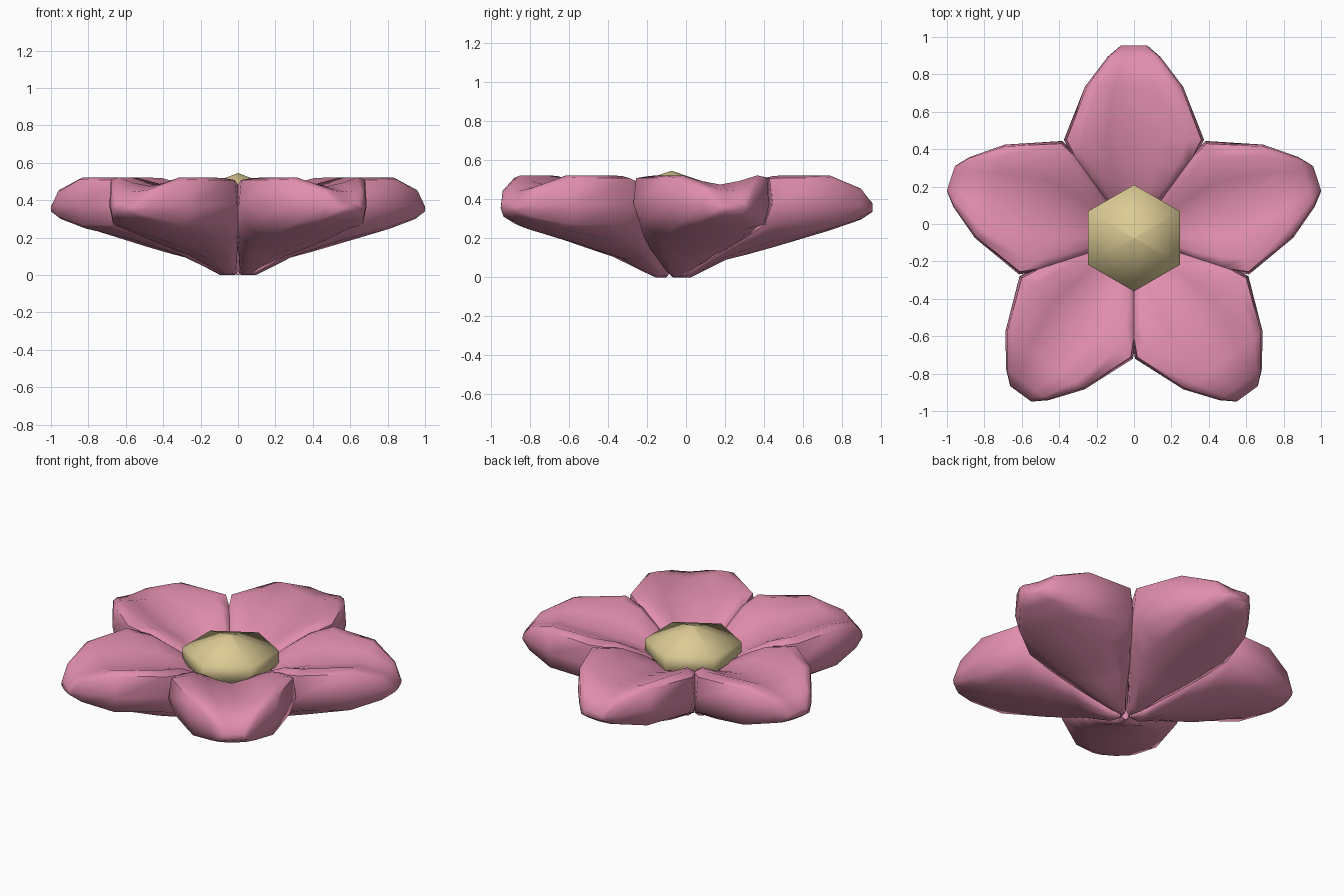
import bpy, bmesh, math

if "Cube" in bpy.data.objects:
    bpy.data.objects.remove(bpy.data.objects["Cube"])

CY = -0.075  # flower axis in y


def material(name, col):
    m = bpy.data.materials.new(name)
    m.diffuse_color = (*col, 1)
    m.use_nodes = True
    m.node_tree.nodes["Principled BSDF"].inputs["Base Color"].default_value = m.diffuse_color
    return m


def loft(name, rings, mat, angle):
    """Skin closed rings of points and cap both ends."""
    bm = bmesh.new()
    vs = [[bm.verts.new(p) for p in ring] for ring in rings]
    n = len(rings[0])
    for a, b in zip(vs, vs[1:]):
        for i in range(n):
            j = (i + 1) % n
            bm.faces.new((a[i], a[j], b[j], b[i]))
    bm.faces.new(vs[0])
    bm.faces.new(vs[-1])
    bmesh.ops.recalc_face_normals(bm, faces=bm.faces)
    me = bpy.data.meshes.new(name)
    bm.to_mesh(me)
    bm.free()
    me.materials.append(mat)
    ob = bpy.data.objects.new(name, me)
    bpy.context.collection.objects.link(ob)
    bpy.ops.object.select_all(action='DESELECT')
    bpy.context.view_layer.objects.active = ob
    ob.select_set(True)
    bpy.ops.object.shade_smooth_by_angle(angle=math.radians(angle))
    return ob


def section(r, w, zb, zl, zs, zt, zv):
    """Cushion-like petal section: keel, lower side, widest, rim, valley."""
    half = [(0.55 * w, zb + 0.3 * (zl - zb)), (0.9 * w, zl), (w, zs),
            (0.96 * w, zt - 0.012), (0.76 * w, zt), (0.4 * w, zv + 0.4 * (zt - zv))]
    pts = [(0, zb)] + half + [(0, zv)] + [(-x, z) for x, z in reversed(half)]
    return [(x, r, z) for x, z in pts]


pink = material("petal_pink", (0.75, 0.27, 0.42))
yellow = material("centre_yellow", (0.72, 0.60, 0.30))

# Petals: distance out, half width, keel, lower side, widest, rim, valley
stations = [
    (0.03, 0.02, 0.00, 0.02, 0.05, 0.18, 0.20),
    (0.10, 0.065, 0.00, 0.03, 0.09, 0.28, 0.28),
    (0.28, 0.222, 0.09, 0.14, 0.23, 0.42, 0.36),
    (0.40, 0.31, 0.12, 0.21, 0.31, 0.49, 0.395),
    (0.525, 0.375, 0.155, 0.27, 0.38, 0.52, 0.425),
    (0.81, 0.262, 0.24, 0.27, 0.37, 0.522, 0.475),
    (0.97, 0.14, 0.295, 0.31, 0.37, 0.455, 0.445),
    (1.03, 0.07, 0.335, 0.34, 0.355, 0.375, 0.38),
]
for k in range(5):
    petal = loft(f"petal_{k + 1}", [section(*s) for s in stations], pink, 60)
    petal.location = (0, CY, 0)
    petal.rotation_euler = (0, 0, k * math.tau / 5)

# Six-sided domed flower centre
rings = [[(r * math.cos(math.radians(30 + 60 * i)),
           r * math.sin(math.radians(30 + 60 * i)), z) for i in range(6)]
         for r, z in [(0.12, 0.22), (0.285, 0.36), (0.285, 0.45), (0.002, 0.545)]]
centre = loft("flower_centre", rings, yellow, 180)
centre.location = (0, CY, 0)
